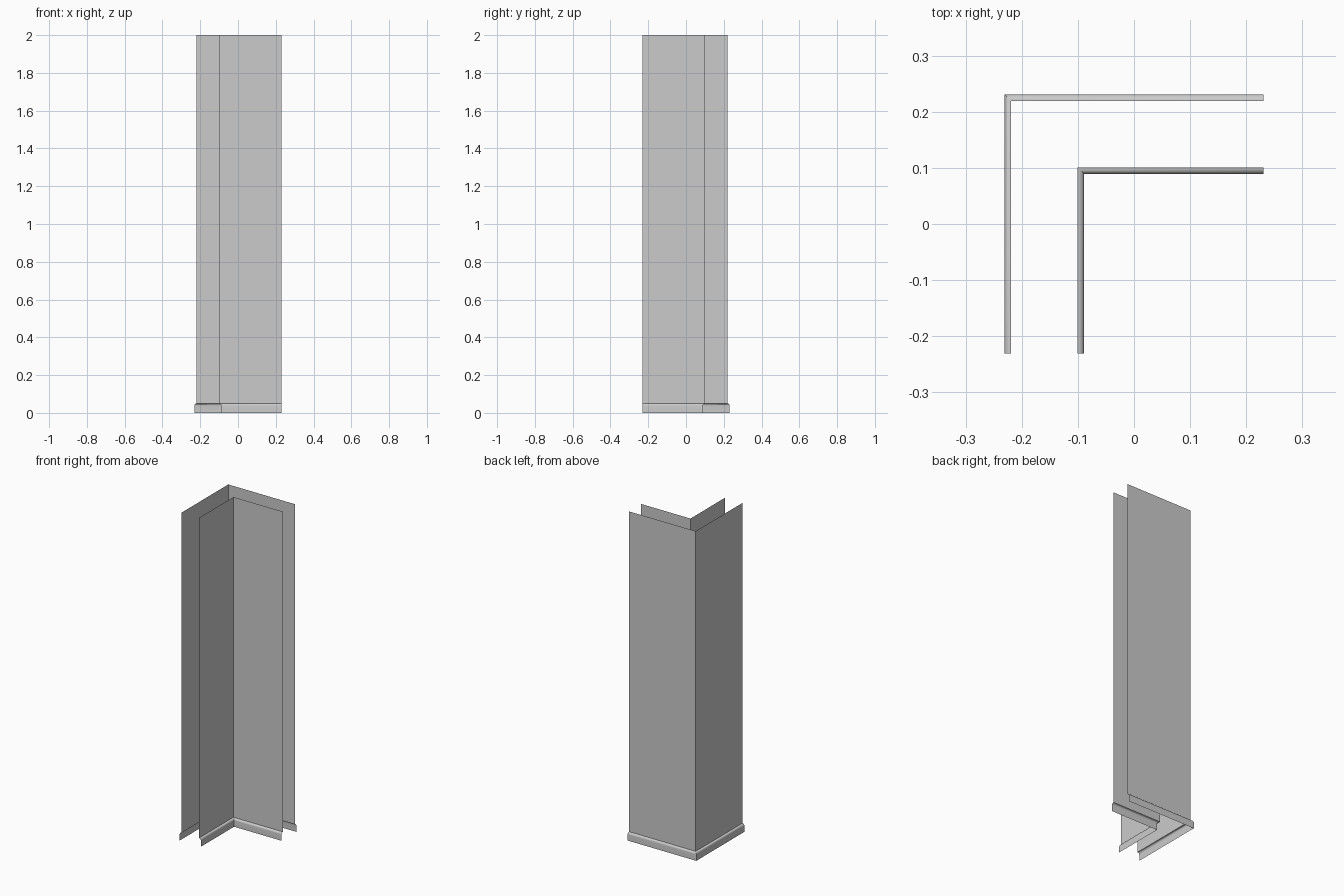
import bpy
import math

if "Cube" in bpy.data.objects:
    bpy.data.objects.remove(bpy.data.objects["Cube"])

END = 0.231      # where both walls stop (x = END, y = -END)
HEIGHT = 2.0
SKIRT = 0.05     # skirting height
DEPTH = 0.0122   # skirting depth


def sweep_corner(name, corner, side, profile):
    """Sweep an (offset, z) profile round an L-shaped corner; side 1 faces out, -1 in."""
    verts, faces = [], []
    n = len(profile)
    for i in range(3):
        for offset, z in profile:
            c = corner + side * offset
            x, y = [(-c, -END), (-c, c), (END, c)][i]
            verts.append((x, y, z))
    for i in range(2):
        for k in range(n - 1):
            a, b = i * n + k, (i + 1) * n + k
            quad = (a, a + 1, b + 1, b)
            faces.append(quad if side < 0 else quad[::-1])
    mesh = bpy.data.meshes.new(name)
    mesh.from_pydata(verts, [], faces)
    obj = bpy.data.objects.new(name, mesh)
    bpy.context.collection.objects.link(obj)
    return obj


# skirting profile: rounded top edge, then a flat face down to the floor
skirt_profile = [(DEPTH * math.sin(t), SKIRT - DEPTH * (1 - math.cos(t)))
                 for t in (math.radians(15 * s) for s in range(7))]
skirt_profile.append((DEPTH, 0.0))

# wall sheets start on top of the skirting
wall_profile = [(0.0, HEIGHT), (0.0, SKIRT)]

for label, corner, side in (("outer", 0.219, 1), ("inner", 0.101, -1)):
    sweep_corner(label + "_wall", corner, side, wall_profile)
    skirt = sweep_corner(label + "_skirting", corner, side, skirt_profile)
    bpy.ops.object.select_all(action='DESELECT')
    skirt.select_set(True)
    bpy.context.view_layer.objects.active = skirt
    bpy.ops.object.shade_smooth_by_angle(angle=math.radians(35))
